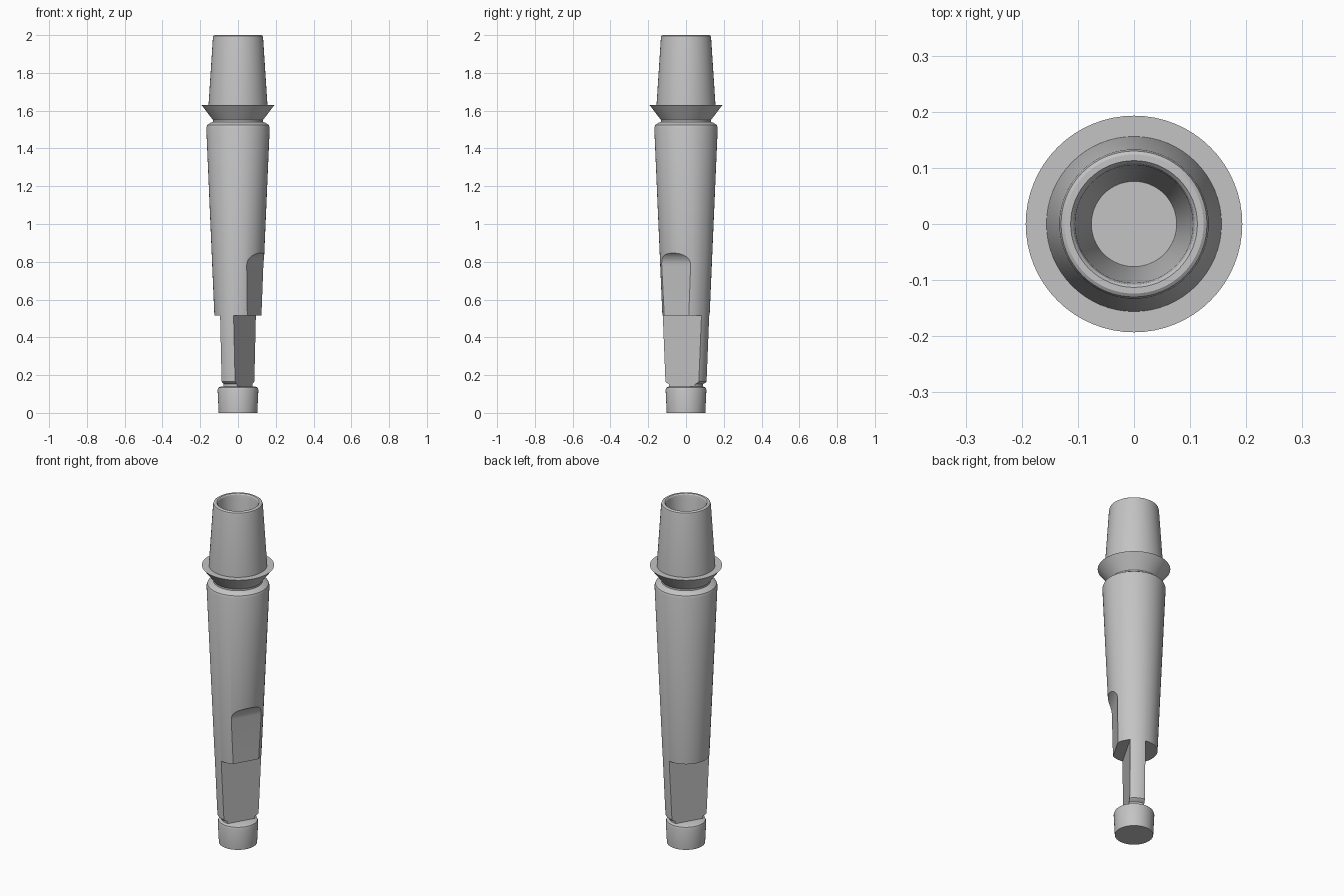
import bpy, bmesh, math
from mathutils import Matrix

cube = bpy.data.objects.get("Cube")
if cube:
    bpy.data.objects.remove(cube, do_unlink=True)

steel = bpy.data.materials.new("grey_steel")
steel.use_nodes = True
steel.diffuse_color = (0.55, 0.55, 0.55, 1)
steel.node_tree.nodes["Principled BSDF"].inputs["Base Color"].default_value = steel.diffuse_color


def add_object(name, bm):
    bmesh.ops.recalc_face_normals(bm, faces=bm.faces)
    mesh = bpy.data.meshes.new(name)
    bm.to_mesh(mesh)
    bm.free()
    mesh.materials.append(steel)
    obj = bpy.data.objects.new(name, mesh)
    bpy.context.collection.objects.link(obj)
    return obj


def lathe(name, profile, steps=64):
    """Turn a closed (radius, height) profile around z."""
    bm = bmesh.new()
    verts = [bm.verts.new((r, 0, z)) for r, z in profile]
    edges = [bm.edges.new(pair) for pair in zip(verts, verts[1:])]
    bmesh.ops.spin(bm, geom=verts + edges, cent=(0, 0, 0), axis=(0, 0, 1),
                   angle=math.tau, steps=steps, use_merge=True)
    bmesh.ops.remove_doubles(bm, verts=bm.verts, dist=1e-5)
    return add_object(name, bm)


def prism(name, outline, half_width, angle):
    """Extrude a (radial, height) outline sideways, then turn it about z."""
    bm = bmesh.new()
    face = bm.faces.new([bm.verts.new((r, -half_width, z)) for r, z in outline])
    moved = bmesh.ops.extrude_face_region(bm, geom=[face])["geom"]
    bmesh.ops.translate(bm, vec=(0, 2 * half_width, 0),
                        verts=[v for v in moved if isinstance(v, bmesh.types.BMVert)])
    bmesh.ops.rotate(bm, verts=bm.verts, cent=(0, 0, 0),
                     matrix=Matrix.Rotation(angle, 3, 'Z'))
    obj = add_object(name, bm)
    obj.hide_render = True
    return obj


# Turned body: end collar, groove, long taper, flange, upper taper, socket
body = lathe("tapered_arbor", [
    (0, 0), (0.102, 0), (0.108, 0.122), (0.104, 0.134), (0.09, 0.14),
    (0.09, 0.152), (0.104, 0.16), (0.110, 0.166),
    (0.168, 1.51), (0.163, 1.524), (0.145, 1.536), (0.132, 1.54), (0.132, 1.55),
    (0.193, 1.63), (0.156, 1.63),
    (0.133, 1.985), (0.130, 1.996), (0.124, 2.0), (0.113, 2.0), (0.108, 1.994),
    (0.105, 1.98), (0.076, 1.55), (0, 1.55)])

# Opposed flats that leave a tang, and one shallow scoop above it
facing = math.radians(-30)
tang = [(0.041, 0.14), (0.3, 0.14), (0.3, 0.515), (0.041, 0.515)]
cutters = [prism("tang_flat_cutter", tang, 0.3, facing + turn) for turn in (0, math.pi)]

radius, start = 0.08, 0.78
arc = [(0.104 + radius * (1 - math.cos(t)), start + radius * math.sin(t))
       for t in (math.pi / 2 * i / 12 for i in range(13))]
scoop = [(0.100, 0.505)] + arc + [(0.3, start + radius), (0.3, 0.505)]
cutters.append(prism("scoop_cutter", scoop, 0.3, facing))

bpy.ops.object.select_all(action='DESELECT')
bpy.context.view_layer.objects.active = body
body.select_set(True)
for cutter in cutters:
    mod = body.modifiers.new("cut", 'BOOLEAN')
    mod.operation = 'DIFFERENCE'
    mod.solver = 'EXACT'
    mod.object = cutter
    bpy.ops.object.modifier_apply(modifier=mod.name)
for cutter in cutters:
    bpy.data.objects.remove(cutter, do_unlink=True)

bpy.ops.object.shade_smooth_by_angle(angle=math.radians(25))
